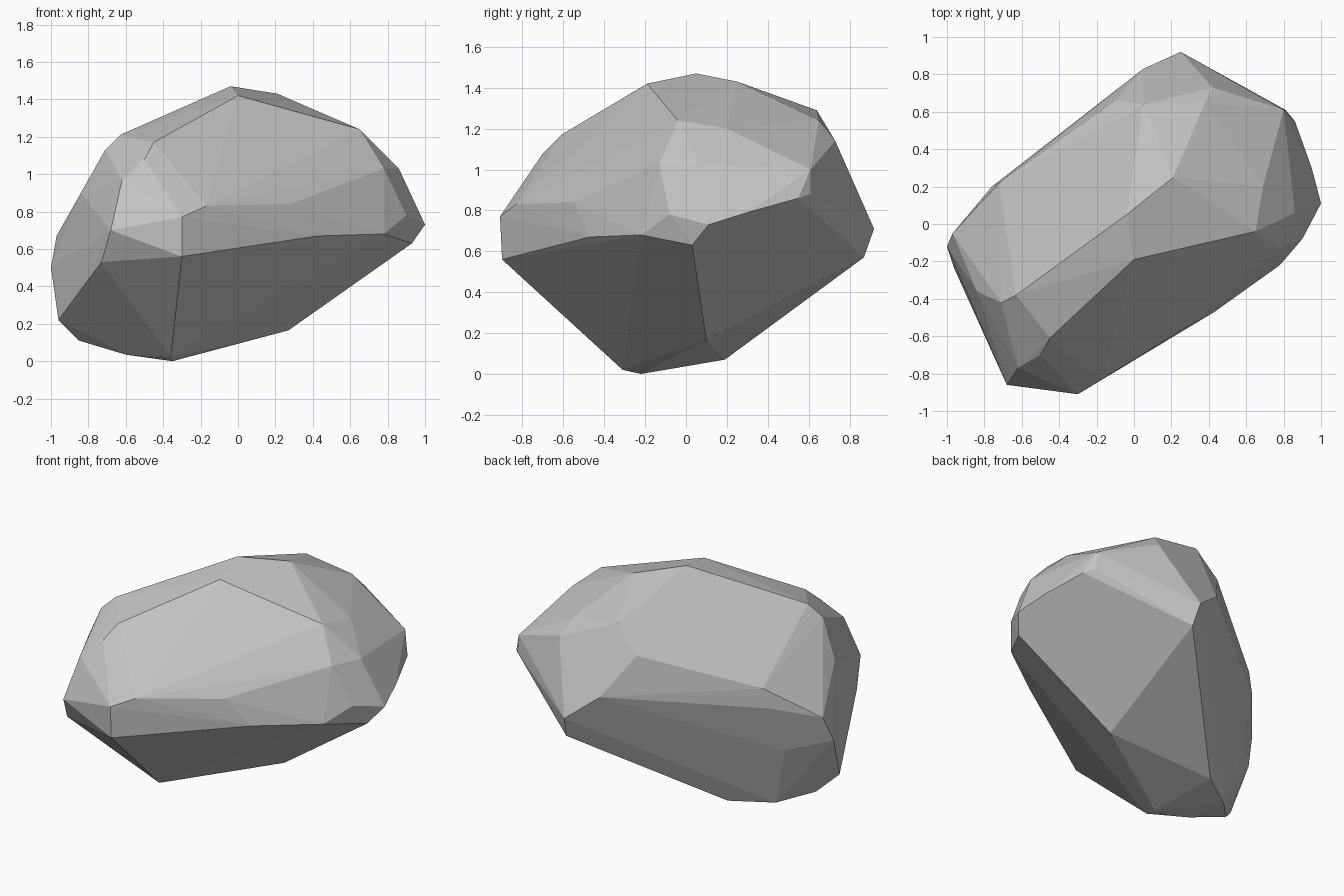
import bpy, bmesh, math

# Corner points of the boulder's facets, grouped by height
CORNERS = [
    # underside
    (-.35, -.22, 0), (-.36, -.31, .02), (-.60, -.20, .035), (-.44, .19, .07),
    (-.68, .03, .06), (-.85, -.15, .11), (-.96, -.24, .22), (.27, .10, .165),
    # lower sides
    (-1, -.12, .50), (-.79, .09, .46), (-.73, -.75, .53), (-.30, -.90, .56),
    (.27, .87, .57), (-.68, -.86, .70), (.43, -.47, .67), (.78, -.22, .68),
    (.93, .03, .63),
    # widest belt
    (-.97, -.05, .67), (-.30, -.91, .77), (-.17, -.83, .83), (.28, -.55, .84),
    (1, .11, .73), (.95, .30, .79), (.86, .55, .86), (.81, .61, .88),
    (.25, .92, .71), (.05, .83, .87), (-.10, .66, .77), (-.76, .20, .77),
    (.90, -.08, .78),
    # shoulders
    (-.84, -.36, .90), (-.62, -.77, .97), (-.72, .22, .90), (-.10, .66, 1.12),
    (.78, -.13, 1.03), (.86, .06, 1.03), (.80, .61, 1.0), (.42, .73, 1.14),
    (-.50, -.70, 1.08),
    # crown
    (-.71, -.42, 1.13), (-.45, -.61, 1.17), (-.63, -.38, 1.21),
    (0, -.19, 1.42), (-.04, .05, 1.47), (.21, .25, 1.43), (.05, .64, 1.29),
    (.38, .65, 1.24), (.65, -.04, 1.24), (.69, .20, 1.20),
]

# Wrap the corners in a faceted shell
bm = bmesh.new()
for p in CORNERS:
    bm.verts.new(p)
hull = bmesh.ops.convex_hull(bm, input=bm.verts[:])
loose = {g for g in hull["geom_interior"] + hull["geom_unused"]
         if isinstance(g, bmesh.types.BMVert)}
bmesh.ops.delete(bm, geom=list(loose), context='VERTS')

# Merge almost level triangles into broad facets
bmesh.ops.dissolve_limit(bm, angle_limit=math.radians(2),
                         verts=bm.verts[:], edges=bm.edges[:])
bmesh.ops.recalc_face_normals(bm, faces=bm.faces[:])

mesh = bpy.data.meshes.new("boulder")
bm.to_mesh(mesh)
bm.free()

# Single stone colour, flat shaded
stone = bpy.data.materials.new("grey stone")
stone.diffuse_color = (0.55, 0.55, 0.55, 1)
mesh.materials.append(stone)
boulder = bpy.data.objects.new("boulder", mesh)
bpy.context.collection.objects.link(boulder)
